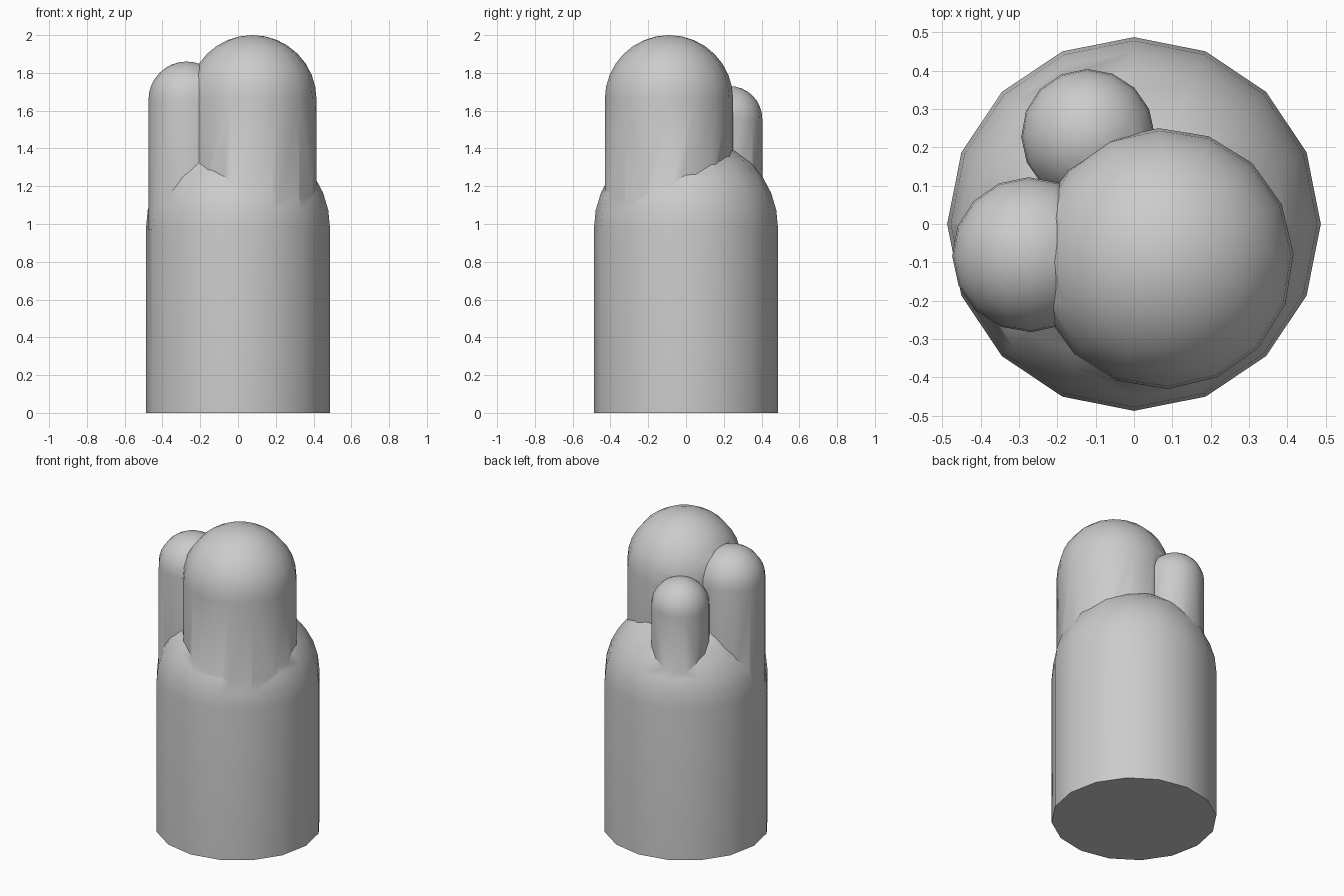
import bpy, bmesh, math

if "Cube" in bpy.data.objects:
    bpy.data.objects.remove(bpy.data.objects["Cube"])

SIDES = 16
RINGS = 8


def domed_column(name, x, y, radius, z_low, z_spring, turn=0.0):
    """Closed 16-sided column with a hemispherical top starting at z_spring."""
    bm = bmesh.new()
    profile = [(radius, z_low)]
    for i in range(RINGS):
        a = math.pi / 2 * i / RINGS
        profile.append((radius * math.cos(a), z_spring + radius * math.sin(a)))
    loops = []
    for r, z in profile:
        loops.append([bm.verts.new((x + r * math.cos(turn + math.tau * k / SIDES),
                                    y + r * math.sin(turn + math.tau * k / SIDES), z))
                      for k in range(SIDES)])
    for lower, upper in zip(loops, loops[1:]):
        for k in range(SIDES):
            n = (k + 1) % SIDES
            bm.faces.new((lower[k], lower[n], upper[n], upper[k]))
    tip = bm.verts.new((x, y, z_spring + radius))
    for k in range(SIDES):
        bm.faces.new((loops[-1][k], loops[-1][(k + 1) % SIDES], tip))
    bm.faces.new(loops[0][::-1])
    mesh = bpy.data.meshes.new(name)
    bm.to_mesh(mesh)
    bm.free()
    obj = bpy.data.objects.new(name, mesh)
    bpy.context.collection.objects.link(obj)
    return obj


# Wide domed base
body = domed_column("domed_column_cluster", 0, 0, 0.487, 0, 0.98)

# Three smaller columns growing out of the dome
columns = [
    domed_column("large_column", 0.076, -0.09, 0.34, 0.93, 1.66, math.radians(2)),
    domed_column("medium_column", -0.272, -0.08, 0.202, 0.97, 1.658, math.radians(1)),
    domed_column("small_column", -0.12, 0.23, 0.174, 0.95, 1.556, math.radians(1)),
]

# Fuse everything into one solid
bpy.context.view_layer.objects.active = body
for column in columns:
    mod = body.modifiers.new("join", 'BOOLEAN')
    mod.operation = 'UNION'
    mod.solver = 'EXACT'
    mod.object = column
    bpy.ops.object.modifier_apply(modifier=mod.name)
    bpy.data.objects.remove(column)

# Smooth sides, sharp seams
body.select_set(True)
bpy.ops.object.shade_smooth_by_angle(angle=math.radians(30))
